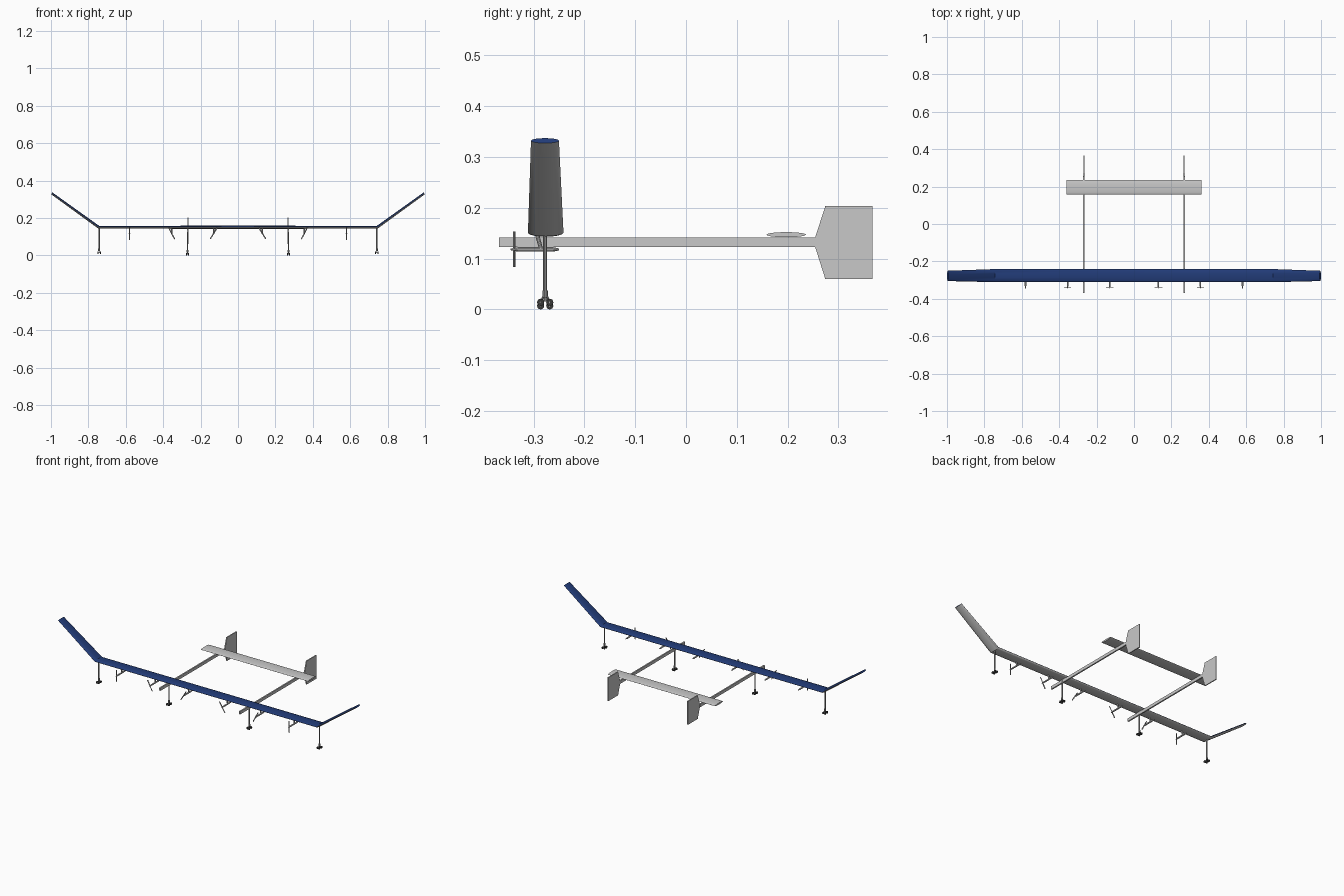
import bpy, bmesh, math
from mathutils import Vector, Matrix

if "Cube" in bpy.data.objects:
    bpy.data.objects.remove(bpy.data.objects["Cube"])


def material(name, rgb):
    m = bpy.data.materials.new(name)
    m.diffuse_color = (*rgb, 1)
    m.use_nodes = True
    m.node_tree.nodes["Principled BSDF"].inputs["Base Color"].default_value = m.diffuse_color
    return m


BLUE = material("solar blue", (0.016, 0.045, 0.19))
GREY = material("light grey", (0.58, 0.58, 0.58))
MID = material("mid grey", (0.35, 0.35, 0.35))
DARK = material("rubber dark", (0.04, 0.04, 0.04))


def finish(bm, name, mats, smooth=True):
    bmesh.ops.recalc_face_normals(bm, faces=bm.faces)
    me = bpy.data.meshes.new(name)
    bm.to_mesh(me)
    bm.free()
    ob = bpy.data.objects.new(name, me)
    bpy.context.collection.objects.link(ob)
    for m in mats:
        me.materials.append(m)
    if smooth:
        bpy.ops.object.select_all(action='DESELECT')
        ob.select_set(True)
        bpy.context.view_layer.objects.active = ob
        bpy.ops.object.shade_smooth_by_angle(angle=math.radians(35))
    return ob


def loft(name, stations, mats, n=10):
    """Lens-shaped aerofoil; station = x, z, lean, front y, back y, thickness.
    Upper surface takes slot 0, lower surface the last slot."""
    bm = bmesh.new()
    rings = []
    for x, z, lean, y0, y1, t in stations:
        ring = []
        for i in range(2 * n):
            a = math.pi * i / n
            y = (y0 + y1) / 2 - math.cos(a) * (y1 - y0) / 2
            h = math.sin(a) * t / 2
            ring.append(bm.verts.new((x - math.sin(lean) * h, y, z + math.cos(lean) * h)))
        rings.append(ring)
    low = len(mats) - 1
    for a, b in zip(rings, rings[1:]):
        for i in range(2 * n):
            j = (i + 1) % (2 * n)
            f = bm.faces.new((a[i], a[j], b[j], b[i]))
            f.material_index = low if i >= n else 0
    bm.faces.new(rings[0])
    bm.faces.new(rings[-1])
    return finish(bm, name, mats)


def rod(bm, p, q, r0, r1=None, sides=10, mat=0):
    """Round bar between two points, added to bm."""
    p, q = Vector(p), Vector(q)
    d = q - p
    rot = d.to_track_quat('Z', 'Y').to_matrix().to_4x4()
    res = bmesh.ops.create_cone(bm, cap_ends=True, segments=sides, radius1=r0,
                                radius2=r0 if r1 is None else r1, depth=d.length,
                                matrix=Matrix.Translation((p + q) / 2) @ rot)
    for f in {f for v in res['verts'] for f in v.link_faces}:
        f.material_index = mat


def plate(name, outline, x, width, mat):
    """Side-view (y, z) outline extruded across x."""
    bm = bmesh.new()
    a, b = [[bm.verts.new((x + s * width / 2, y, z)) for y, z in outline] for s in (-1, 1)]
    bm.faces.new(a)
    bm.faces.new(b)
    for i in range(len(a)):
        j = (i + 1) % len(a)
        bm.faces.new((a[i], a[j], b[j], b[i]))
    return finish(bm, name, [mat], False)


# wing with raised outer panels
lean = math.atan2(0.18, 0.25)
root, knee, tip = (-0.311, -0.241, 0.016), (-0.311, -0.241, 0.015), (-0.305, -0.250, 0.012)
loft("wing", [(-0.996, 0.332, -lean, *tip), (-0.745, 0.151, -lean / 2, *knee),
              (0, 0.151, 0, *root),
              (0.745, 0.151, lean / 2, *knee), (0.996, 0.332, lean, *tip)], [BLUE, GREY])

# tailplane
loft("tailplane", [(s * 0.36, 0.147, 0, 0.158, 0.236, 0.010) for s in (-1, 1)], [GREY])

FIN = [(0.254, 0.123), (0.254, 0.141), (0.274, 0.203), (0.367, 0.203), (0.367, 0.060), (0.274, 0.060)]
BOOM = [(-0.368, 0.123), (-0.368, 0.141), (0.256, 0.141), (0.256, 0.123)]

# propeller lean angle per motor position
MOTORS = [(0.13, 32), (0.355, -28), (0.58, 0)]

for s, side in ((-1, "left"), (1, "right")):
    # tail booms and fins
    plate(f"{side}_boom", BOOM, s * 0.268, 0.008, GREY)
    plate(f"{side}_fin", FIN, s * 0.268, 0.006, GREY)

    # landing legs with small wheels
    for x, lift, place in ((0.27, 0, "inner"), (0.742, 0.007, "outer")):
        bm = bmesh.new()
        X, Y = s * x, -0.277
        rod(bm, (X, Y, 0.024 + lift), (X, Y, 0.148), 0.004)
        rod(bm, (X, Y, 0.016 + lift), (X, Y, 0.030 + lift), 0.0055)
        for dy in (-0.009, 0.009):
            rod(bm, (X, Y, 0.026 + lift), (X, Y + dy, 0.007 + lift), 0.002)
            rod(bm, (X - 0.009, Y + dy, 0.007 + lift), (X + 0.009, Y + dy, 0.007 + lift), 0.002)
            for dx in (-0.006, 0.006):
                rod(bm, (X + dx - 0.003, Y + dy, 0.007 + lift),
                    (X + dx + 0.003, Y + dy, 0.007 + lift), 0.007, sides=16, mat=1)
        finish(bm, f"{side}_{place}_landing_leg", [MID, DARK])

    # motor pods, pylons and propellers
    for k, (x, deg) in enumerate(MOTORS, 1):
        X, Z = s * x, 0.118
        bm = bmesh.new()
        rod(bm, (X, -0.330, Z), (X, -0.262, Z), 0.0045)
        rod(bm, (X, -0.262, Z), (X, -0.250, Z), 0.0045, 0.002)
        rod(bm, (X, -0.330, Z), (X, -0.345, Z), 0.0045, 0.0015)
        rod(bm, (X, -0.285, Z), (X, -0.293, 0.147), 0.004)
        finish(bm, f"{side}_motor_{k}", [GREY])
        bm = bmesh.new()
        a = math.radians(deg) * s
        for e in (-1, 1):
            m = (Matrix.Translation((X, -0.338, Z)) @ Matrix.Rotation(-a + (math.pi if e < 0 else 0), 4, 'Y')
                 @ Matrix.Translation((0, 0, 0.0175)) @ Matrix.Rotation(0.4, 4, 'Z')
                 @ Matrix.Diagonal((0.006, 0.002, 0.035, 1)))
            bmesh.ops.create_cube(bm, size=1, matrix=m)
        finish(bm, f"{side}_propeller_{k}", [MID], False)
